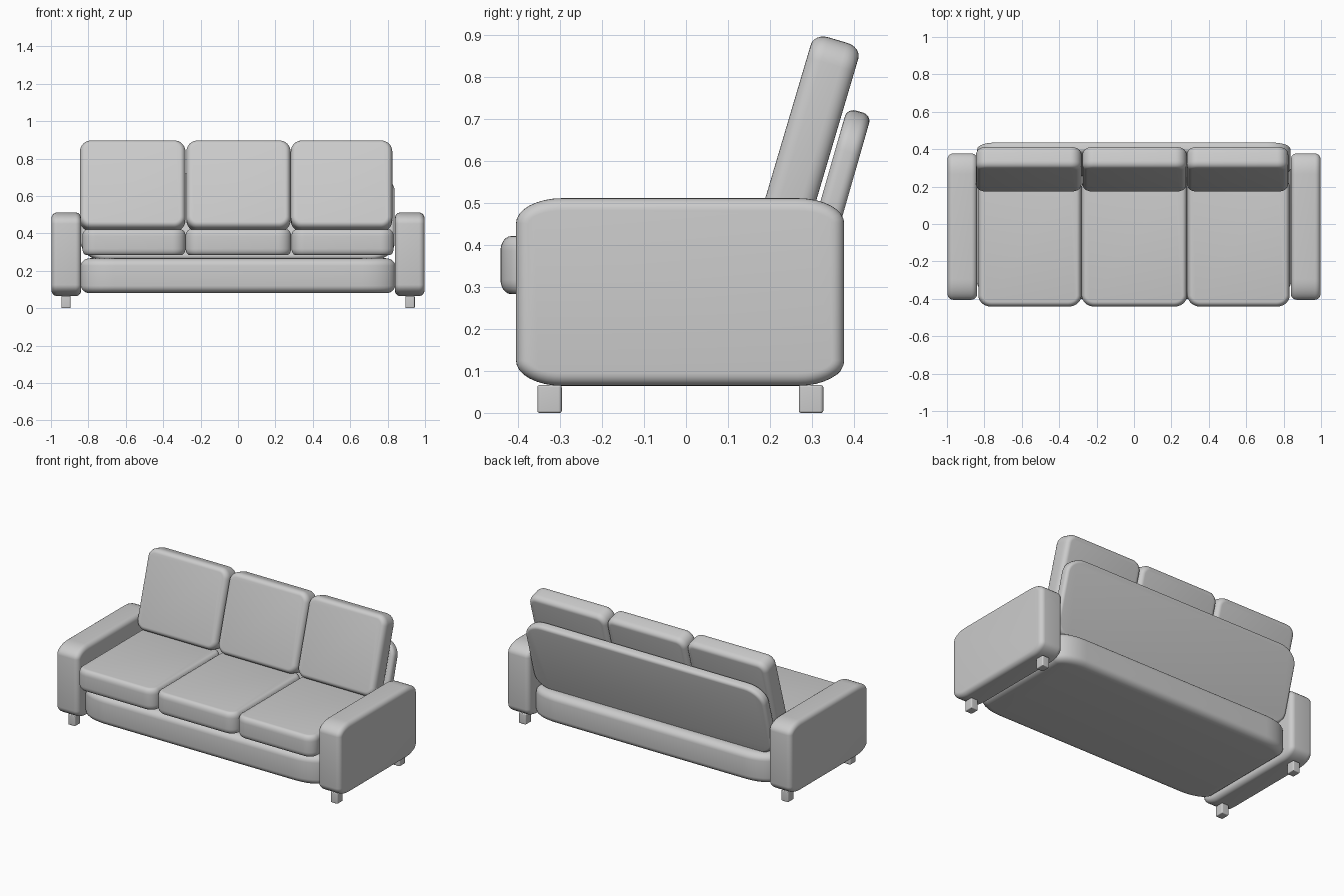
import bpy, bmesh
from math import sin, cos, pi, radians

if "Cube" in bpy.data.objects:
    bpy.data.objects.remove(bpy.data.objects["Cube"])


def pad(name, size, corner, edge, loc, rot=(0, 0, 0)):
    """Upholstered slab: elliptical corners in local XY, rolled edges along local Z."""
    a, b, t = (s / 2 for s in size)
    ra, rb = corner
    inset, drop = edge
    n, m = 8, 6
    # edge roll profile from bottom to top: (inset, height)
    roll = [(inset * (1 - cos(k * pi / 2 / m)), t - drop + drop * sin(k * pi / 2 / m))
            for k in range(m + 1)]
    profile = [(d, -h) for d, h in reversed(roll)] + roll
    bm = bmesh.new()
    rings = []
    for d, h in profile:
        ring = []
        for q, (sx, sy) in enumerate([(1, 1), (-1, 1), (-1, -1), (1, -1)]):
            for i in range(n + 1):
                ang = q * pi / 2 + i * pi / 2 / n
                x = sx * (a - ra) + (ra - d) * cos(ang)
                y = sy * (b - rb) + (rb - d) * sin(ang)
                ring.append(bm.verts.new((x, y, h)))
        rings.append(ring)
    for lo, hi in zip(rings, rings[1:]):
        for i in range(len(lo)):
            j = (i + 1) % len(lo)
            bm.faces.new((lo[i], lo[j], hi[j], hi[i]))
    bm.faces.new(rings[0][::-1])
    bm.faces.new(rings[-1])
    me = bpy.data.meshes.new(name)
    bm.to_mesh(me)
    bm.free()
    ob = bpy.data.objects.new(name, me)
    bpy.context.collection.objects.link(ob)
    ob.location, ob.rotation_euler = loc, rot
    bpy.context.view_layer.objects.active = ob
    ob.select_set(True)
    bpy.ops.object.shade_smooth_by_angle(angle=radians(40))
    ob.select_set(False)
    return ob


def leaning(name, x0, x1, top, length, thick, tilt, corner, edge):
    """Slab leaning backwards, placed by the (y, z) middle of its top edge."""
    r = radians(tilt)
    y = top[0] - sin(r) * length / 2
    z = top[1] - cos(r) * length / 2
    pad(name, (x1 - x0, length, thick), corner, edge,
        ((x0 + x1) / 2, y, z), (pi / 2 - r, 0, 0))


# arms and legs
for side, s in (("left", -1), ("right", 1)):
    pad(side + "_arm", (0.447, 0.782, 0.158), (0.06, 0.11), (0.03, 0.03),
        (s * 0.918, -0.014, 0.288), (0, pi / 2, 0))
    for end, y in (("front", -0.325), ("back", 0.298)):
        pad(f"{side}_{end}_leg", (0.05, 0.058, 0.066), (0.008, 0.008), (0.005, 0.005),
            (s * 0.92, y, 0.033))

# base under the seat
pad("base", (1.68, 0.775, 0.187), (0.18, 0.09), (0.05, 0.04), (0, -0.0125, 0.1735))

# seat cushions
for i, (x0, x1) in enumerate([(-0.832, -0.281), (-0.28, 0.284), (0.286, 0.832)]):
    pad(f"seat_cushion_{i + 1}", (x1 - x0, 0.70, 0.138), (0.07, 0.06), (0.025, 0.035),
        ((x0 + x1) / 2, -0.092, 0.352))

# back cushions
for i, (x0, x1) in enumerate([(-0.845, -0.281), (-0.276, 0.281), (0.282, 0.825)]):
    leaning(f"back_cushion_{i + 1}", x0, x1, (0.362, 0.888), 0.49, 0.118, 16.5,
            (0.06, 0.06), (0.028, 0.035))

# rear back panel
leaning("back_panel", -0.84, 0.838, (0.413, 0.718), 0.48, 0.06, 16,
        (0.13, 0.1), (0.02, 0.022))
